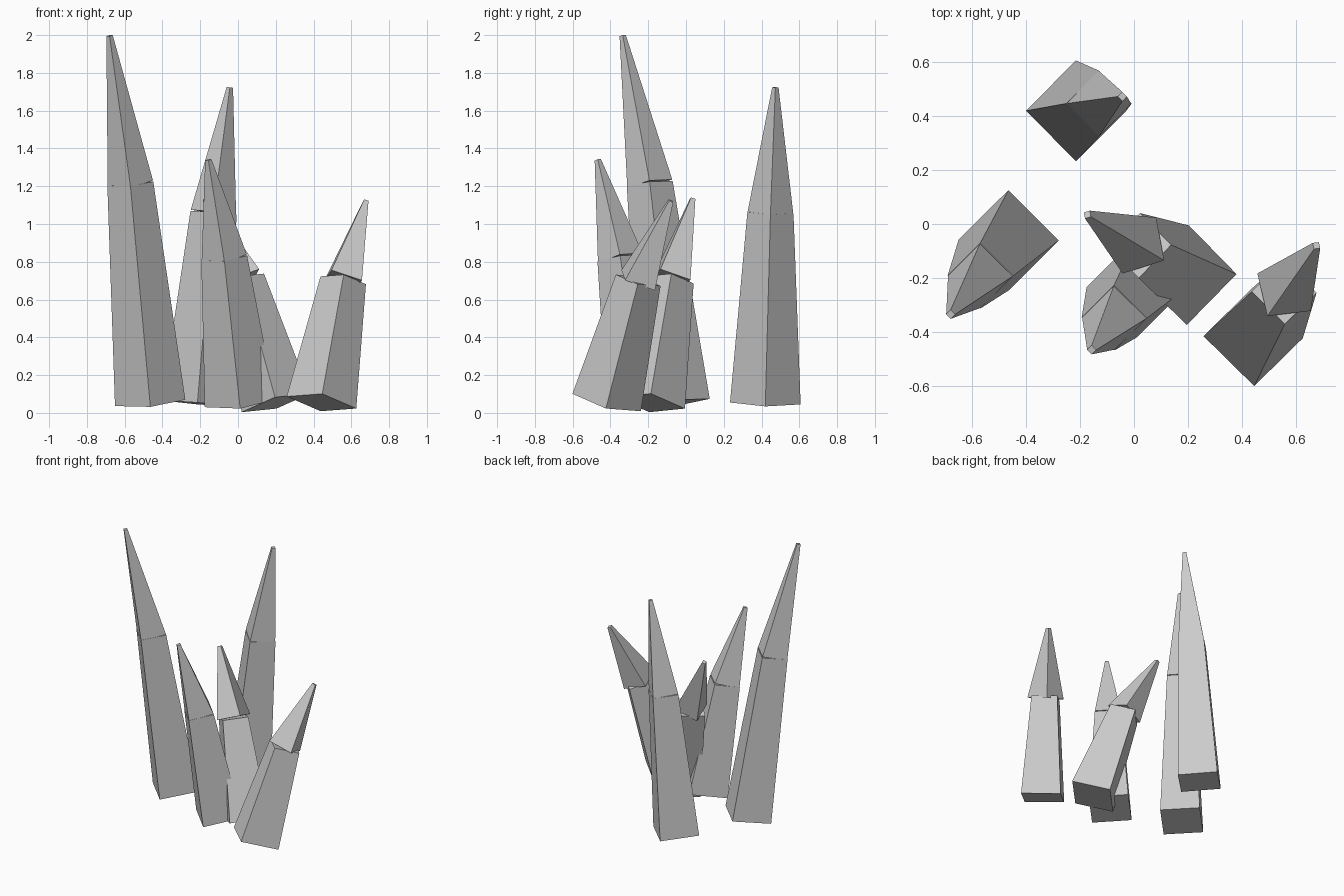
import bpy, bmesh, math
from mathutils import Vector

if "Cube" in bpy.data.objects:
    bpy.data.objects.remove(bpy.data.objects["Cube"])


def frustum(name, start, end, r_start, r_end, twist=0):
    """Four-sided tapered shaft running from start to end."""
    start, end = Vector(start), Vector(end)
    rot = Vector((0, 0, 1)).rotation_difference(end - start)
    bm = bmesh.new()
    rings = []
    for centre, r in ((start, r_start), (end, r_end)):
        ring = []
        for i in range(4):
            a = math.radians(twist + 90 * i)
            ring.append(bm.verts.new(centre + rot @ Vector((r * math.cos(a), r * math.sin(a), 0))))
        rings.append(ring)
    low, high = rings
    bm.faces.new(low[::-1])
    bm.faces.new(high)
    for i in range(4):
        j = (i + 1) % 4
        bm.faces.new((low[i], low[j], high[j], high[i]))
    mesh = bpy.data.meshes.new(name)
    bm.to_mesh(mesh)
    bm.free()
    obj = bpy.data.objects.new(name, mesh)
    bpy.context.collection.objects.link(obj)


# Each crystal: foot centre, shoulder centre, point, twist of the tip
crystals = {
    "left": ((-0.465, -0.06, 0.053), (-0.57, -0.192, 1.214), (-0.68, -0.335, 1.997), 0),
    "back": ((-0.215, 0.42, 0.05), (-0.13, 0.447, 1.06), (-0.043, 0.473, 1.723), 0),
    "front": ((0.01, -0.235, 0.05), (-0.073, -0.348, 0.82), (-0.157, -0.467, 1.34), 0),
    "middle": ((0.2, -0.19, 0.053), (0.02, -0.08, 0.705), (-0.173, 0.035, 1.133), -31),
    "right": ((0.442, -0.42, 0.055), (0.557, -0.253, 0.702), (0.677, -0.08, 1.123), 55),
}

# Tapered shaft plus a more steeply leaning pointed tip
for side, (foot, shoulder, point, twist) in crystals.items():
    frustum(side + "_crystal_shaft", foot, shoulder, 0.187, 0.122)
    frustum(side + "_crystal_tip", shoulder, point, 0.121, 0.017, twist)
